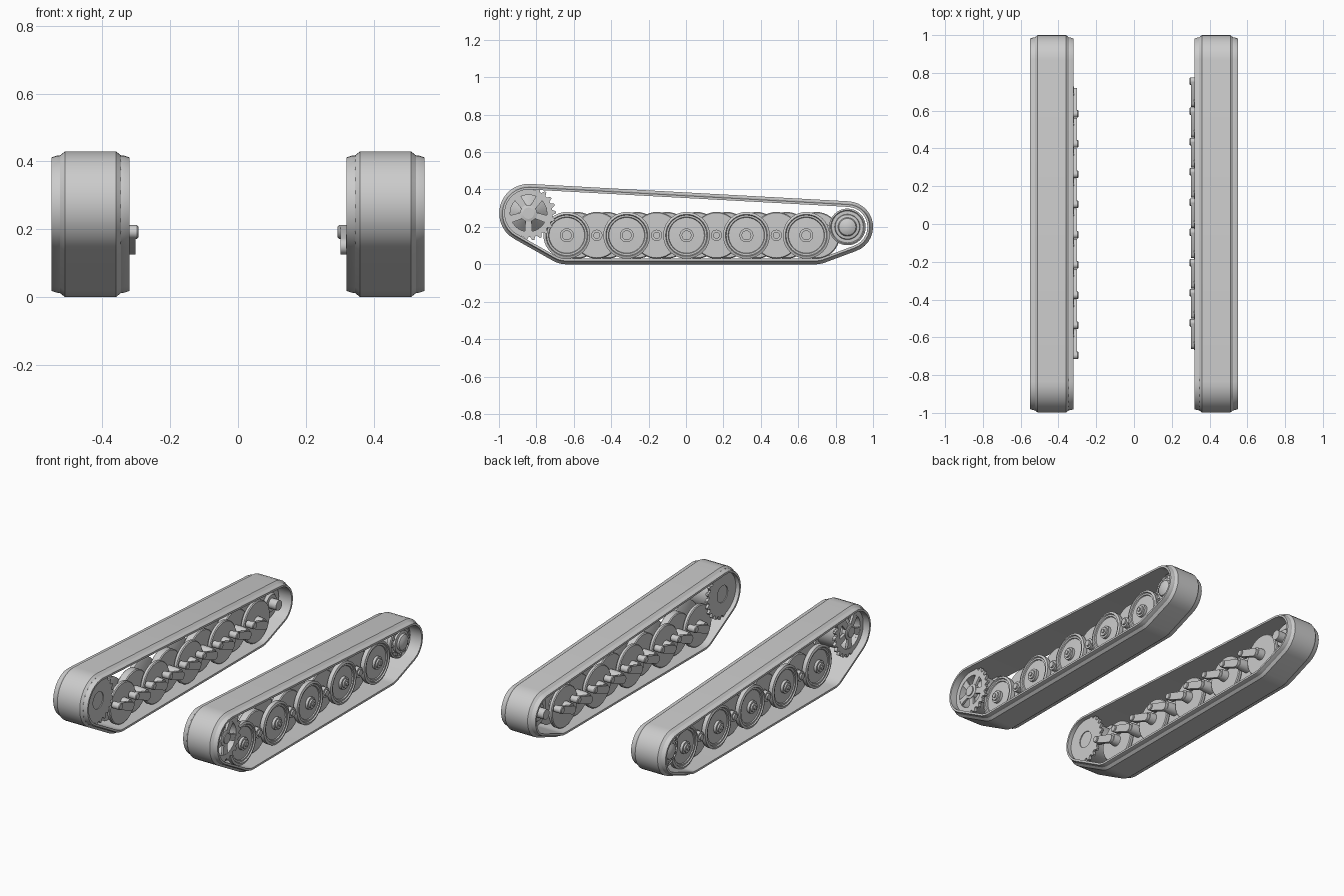
import bpy, bmesh
from math import cos, sin, pi, atan2, acos, hypot, tau

if "Cube" in bpy.data.objects:
    bpy.data.objects.remove(bpy.data.objects["Cube"])

grey = bpy.data.materials.new("light_grey_metal")
grey.use_nodes = True
COLOUR = (0.6, 0.6, 0.6, 1)
grey.diffuse_color = COLOUR
grey.node_tree.nodes["Principled BSDF"].inputs["Base Color"].default_value = COLOUR

parts = []


def finish(name, bm):
    bmesh.ops.remove_doubles(bm, verts=bm.verts, dist=1e-5)
    bmesh.ops.recalc_face_normals(bm, faces=bm.faces)
    mesh = bpy.data.meshes.new(name)
    bm.to_mesh(mesh)
    bm.free()
    mesh.materials.append(grey)
    ob = bpy.data.objects.new(name, mesh)
    bpy.context.collection.objects.link(ob)
    parts.append(ob)
    return ob


def lathe(name, profile, side, cy, cz, segs=40):
    """Revolve (radius, x) points about an axle along x."""
    bm = bmesh.new()
    verts = [bm.verts.new((side * x, cy + r, cz)) for r, x in profile]
    edges = [bm.edges.new(pair) for pair in zip(verts, verts[1:])]
    bmesh.ops.spin(bm, geom=verts + edges, cent=(0, cy, cz), axis=(1, 0, 0),
                   angle=tau, steps=segs)
    finish(name, bm)


def loft(name, rings, closed=True):
    """Join equal rings of points with quads."""
    bm = bmesh.new()
    rows = [[bm.verts.new(p) for p in ring] for ring in rings]
    n = len(rows[0])
    for a, b in zip(rows, rows[1:] + rows[:1]):
        for i in range(n):
            j = (i + 1) % n
            bm.faces.new((a[i], a[j], b[j], b[i]))
    finish(name, bm)


def hull(name, points):
    bm = bmesh.new()
    for p in points:
        bm.verts.new(p)
    bmesh.ops.convex_hull(bm, input=bm.verts)
    finish(name, bm)


def circle(x, cy, cz, r, n=20):
    return [(x, cy + r * cos(tau * i / n), cz + r * sin(tau * i / n)) for i in range(n)]


# Track layout: (y, z, radius) of the rollers the belt wraps, anticlockwise
IDLER = (0.863, 0.2, 0.137)
SPROCKET = (-0.842, 0.273, 0.157)
WRAP = [IDLER, SPROCKET, (-0.637, 0.155, 0.155), (0.69, 0.155, 0.155)]


def tangent_angle(a, b):
    dy, dz = b[0] - a[0], b[1] - a[1]
    return atan2(dz, dy) - acos((a[2] - b[2]) / hypot(dy, dz))


def belt_path(x, inset, steps=14):
    pts = []
    for i, c in enumerate(WRAP):
        start = tangent_angle(WRAP[i - 1], c)
        sweep = (tangent_angle(c, WRAP[(i + 1) % len(WRAP)]) - start) % tau
        for k in range(steps + 1):
            t = start + sweep * k / steps
            r = c[2] - inset
            pts.append((x, c[0] + r * cos(t), c[1] + r * sin(t)))
    return pts


BELT = [(.32, .018), (.335, .013), (.345, .012), (.36, 0), (.51, 0),
        (.525, .012), (.535, .013), (.55, .018), (.55, .03), (.32, .03)]

OUTER_WHEEL = [(0, .44), (.115, .45), (.125, .455), (.125, .48), (.112, .485),
               (.108, .478), (.098, .478), (.095, .472), (.037, .474), (.037, .49),
               (.026, .49), (.026, .5), (.012, .5), (.012, .507), (0, .507)]
BACK_WHEEL = [(0, .36), (.12, .36), (.125, .365), (.125, .38), (.12, .385), (0, .385)]
MIDDLE_WHEEL = [(0, .395), (.12, .395), (.125, .4), (.125, .44), (.12, .445),
                (.03, .445), (.03, .475), (.018, .475), (.018, .485), (0, .485)]
AXLE = [(0, .318), (.03, .318), (.034, .36), (.034, .45), (0, .45)]
PIVOT = [(0, .294), (.016, .294), (.02, .298), (.02, .345), (0, .345)]
IDLER_WHEEL = [(0, .38), (.05, .38), (.06, .395), (.085, .395), (.098, .4), (.098, .42),
               (.085, .425), (.085, .455), (.098, .46), (.098, .48), (.09, .485),
               (.085, .48), (.068, .48), (.065, .492), (.05, .495), (.045, .505),
               (.025, .515), (0, .517)]


def toothed_ring(name, side, x0, x1, hole, teeth=22):
    """Gear plate with a round hole."""
    y, z, _ = SPROCKET
    def ring(x, inner):
        pts = []
        for i in range(teeth * 4):
            t = tau * i / (teeth * 4)
            r = hole if inner else (.146 if i % 4 < 2 else .128)
            pts.append((side * x, y + r * cos(t), z + r * sin(t)))
        return pts
    loft(name, [ring(x0, False), ring(x1, False), ring(x1, True), ring(x0, True)])


for side, label in ((1, "left"), (-1, "right")):
    # Belt
    loft(label + "_track_belt", [belt_path(side * x, d) for x, d in BELT])

    # Road wheels, axles and swing arms; arms lead on one side, trail on the other
    shift = 0 if side > 0 else 0.054
    for i in range(9):
        y, z = -0.637 + shift + 0.16 * i, 0.155
        tag = f"{label}_%s_{i + 1}"
        if i % 2 == 0:
            lathe(tag % "outer_road_wheel", OUTER_WHEEL, side, y, z)
            lathe(tag % "back_road_wheel", BACK_WHEEL, side, y, z)
        else:
            lathe(tag % "middle_road_wheel", MIDDLE_WHEEL, side, y, z)
        lathe(tag % "axle", AXLE, side, y, z, 20)
        py, pz = y + side * 0.113, 0.192
        hull(tag % "swing_arm", [p for x in (.302, .325) for p in
             circle(side * x, y, .15, .024) + circle(side * x, py, pz, .02)])
        lathe(tag % "arm_pivot", PIVOT, side, py, pz, 20)

    # Drive sprocket: toothed plates, spokes, cone and hub
    sy, sz, _ = SPROCKET
    toothed_ring(label + "_sprocket_outer_ring", side, .49, .508, .098)
    toothed_ring(label + "_sprocket_inner_ring", side, .345, .362, .05)
    lathe(label + "_sprocket_drum", [(0, .35), (.11, .35), (.11, .43), (.1, .43),
          (.045, .485), (.045, .508), (.03, .512), (.03, .518), (0, .518)], side, sy, sz)
    lathe(label + "_sprocket_rim", [(.098, .42), (.11, .42), (.11, .495), (.098, .495),
          (.098, .42)], side, sy, sz)
    for k in range(5):
        t = pi / 2 + tau * (k + .5) / 5
        hull(f"{label}_sprocket_spoke_{k + 1}",
             [(side * x, sy + r * cos(t) - w * sin(t), sz + r * sin(t) + w * cos(t))
              for x in (.492, .506) for r, h in ((.035, .016), (.102, .02)) for w in (-h, h)])

    # Idler wheel with a ring of bolts
    iy, iz, _ = IDLER
    lathe(label + "_idler_wheel", IDLER_WHEEL, side, iy, iz)
    lathe(label + "_idler_axle", [(0, .33), (.03, .33), (.03, .385), (0, .385)], side, iy, iz, 20)
    for k in range(12):
        t = tau * k / 12
        lathe(f"{label}_idler_bolt_{k + 1}", [(0, .478), (.007, .478), (.007, .488), (0, .488)],
              side, iy + .076 * cos(t), iz + .076 * sin(t), 6)

# Smooth shading with sharp edges kept
bpy.ops.object.select_all(action='DESELECT')
for ob in parts:
    ob.select_set(True)
bpy.context.view_layer.objects.active = parts[0]
bpy.ops.object.shade_smooth_by_angle()
